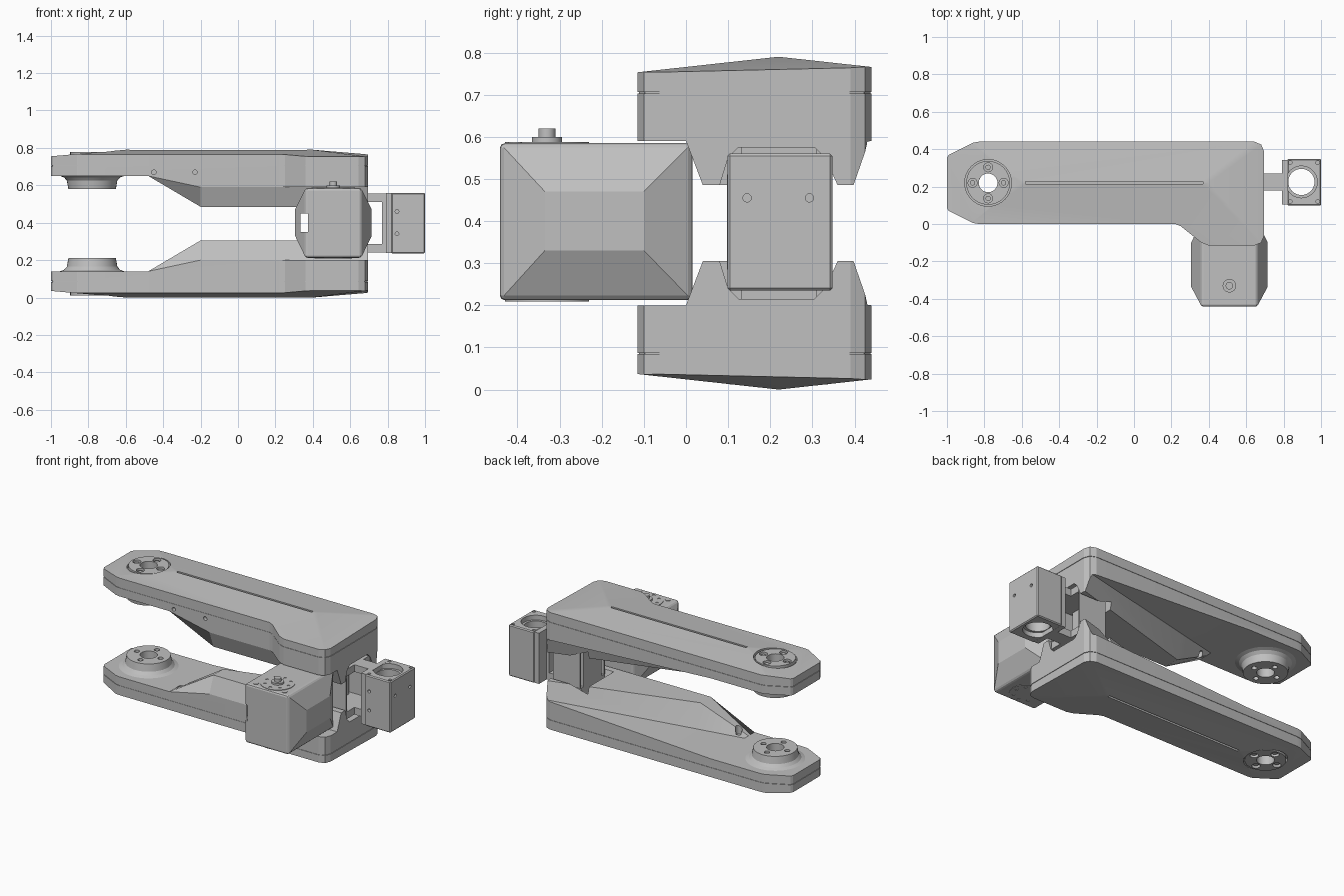
import bpy, bmesh, math
from mathutils import Vector, Matrix

cube = bpy.data.objects.get("Cube")
if cube:
    bpy.data.objects.remove(cube, do_unlink=True)


def material(name, v):
    m = bpy.data.materials.new(name)
    m.use_nodes = True
    m.diffuse_color = (v, v, v, 1)
    m.node_tree.nodes["Principled BSDF"].inputs["Base Color"].default_value = (v, v, v, 1)
    return m


GREY = material("machined grey", 0.53)
MID = 0.395  # height of the mirror plane between the two arms


def finish(name, bm):
    bmesh.ops.recalc_face_normals(bm, faces=bm.faces)
    mesh = bpy.data.meshes.new(name)
    bm.to_mesh(mesh)
    bm.free()
    mesh.materials.append(GREY)
    ob = bpy.data.objects.new(name, mesh)
    bpy.context.collection.objects.link(ob)
    return ob


def skin(name, rings, loop=False):
    """Join equal rings of points with quads; cap the ends unless looped."""
    bm = bmesh.new()
    rows = [[bm.verts.new(p) for p in ring] for ring in rings]
    pairs = list(zip(rows, rows[1:])) + ([(rows[-1], rows[0])] if loop else [])
    for a, b in pairs:
        for i in range(len(a)):
            j = (i + 1) % len(a)
            bm.faces.new((a[i], a[j], b[j], b[i]))
    if not loop:
        bm.faces.new(rows[0])
        bm.faces.new(rows[-1])
    return finish(name, bm)


def prism(name, pts, lo, hi, axis="z"):
    place = {"x": lambda a, b, h: (h, a, b), "y": lambda a, b, h: (a, h, b),
             "z": lambda a, b, h: (a, b, h)}[axis]
    return skin(name, [[place(a, b, h) for a, b in pts] for h in (lo, hi)])


def box(name, x, y, z):
    return prism(name, [(x[0], y[0]), (x[1], y[0]), (x[1], y[1]), (x[0], y[1])], *z)


def disc(name, c, r, lo, hi, axis="z", n=32):
    turn = [math.tau * i / n for i in range(n)]
    return prism(name, [(c[0] + r * math.cos(t), c[1] + r * math.sin(t)) for t in turn], lo, hi, axis)


def lathe(name, c, profile, n=40):
    rings = []
    for i in range(n):
        t = math.tau * i / n
        rings.append([(c[0] + r * math.cos(t), c[1] + r * math.sin(t), z) for r, z in profile])
    return skin(name, rings, loop=True)


def bake(ob, mod):
    graph = bpy.context.evaluated_depsgraph_get()
    new = bpy.data.meshes.new_from_object(ob.evaluated_get(graph))
    ob.modifiers.remove(mod)
    ob.data = new


def boolean(ob, tools, op="DIFFERENCE"):
    for tool in tools:
        mod = ob.modifiers.new("cut", "BOOLEAN")
        mod.operation, mod.solver, mod.object = op, "EXACT", tool
        bake(ob, mod)
        bpy.data.objects.remove(tool, do_unlink=True)


def bevel(ob, width, segments=2):
    mod = ob.modifiers.new("bevel", "BEVEL")
    mod.width, mod.segments, mod.angle_limit = width, segments, math.radians(45)
    bake(ob, mod)


def twin(ob):
    """Mirrored copy for the lower arm."""
    low = ob.copy()
    low.data = ob.data.copy()
    low.name = ob.name.replace("upper", "lower")
    low.data.transform(Matrix.Translation((0, 0, 2 * MID)) @ Matrix.Scale(-1, 4, (0, 0, 1)))
    low.data.flip_normals()
    bpy.context.collection.objects.link(low)


# Arm outline seen from above
outline = [(-1, .085), (-.99, .07), (-.86, .005), (-.83, 0), (.22, 0), (.25, -.012), (.36, -.1),
           (.4, -.115), (.645, -.115), (.68, -.1), (.695, -.065), (.695, .39), (.68, .425),
           (.645, .44), (-.83, .44), (-.86, .435), (-.99, .37), (-1, .355)]
HUB = (-.78, .22)
bolts = [(HUB[0] + .083 * math.cos(k * math.pi / 2), HUB[1] + .083 * math.sin(k * math.pi / 2))
         for k in range(4)]


def section(x, front, floor, back_y, back):
    return [(x, y, z) for y, z in ((-.2, .75), (-.2, front), (0, front), (.04, floor),
                                   (back_y, floor), (back_y + .04, back), (.5, back), (.5, .75))]


# Arm body: thin at the hub, deep at the elbow, its rear wall running diagonally
body = prism("upper_arm_body", outline, .4, .703)
boolean(body, [skin("hull", [section(-1.1, .65, .65, .06, .65), section(-.48, .65, .65, .06, .65),
                             section(-.2, .59, .485, .14, .635),
                             section(.7, .59, .485, .4, .587)])], "INTERSECT")
pocket = [(.08, .4), (.08, .485), (.10, .55), (.125, .575), (.305, .575), (.33, .55), (.36, .485), (.36, .4)]
boolean(body, [prism("pocket", pocket, .45, .9, "x"), disc("bore", HUB, .05, .3, 1),
               disc("ramp_hole", (-.42, .07), .02, .5, .66, n=20)])

# Seam filler between body and cover
core = prism("upper_seam_core", [(x * .995, .18 + (y - .18) * .99) for x, y in outline], .695, .71)
boolean(core, [disc("bore", HUB, .05, .3, 1)])

# Cover with a low hipped roof
cover = prism("upper_arm_cover", outline, .706, .9)
bm = bmesh.new()
bm.from_mesh(cover.data)
for point, normal in (((.4, .22, .79), (0, -.11, 1)), ((.4, .22, .79), (0, .11, 1)),
                      ((.4, .22, .79), (.102, -.023, 1)), ((-.6, .22, .79), (-.0875, 0, 1))):
    cut = bmesh.ops.bisect_plane(bm, geom=bm.verts[:] + bm.edges[:] + bm.faces[:], plane_co=point,
                                 plane_no=Vector(normal).normalized(), clear_outer=True)
    bmesh.ops.contextual_create(bm, geom=[e for e in cut["geom_cut"] if isinstance(e, bmesh.types.BMEdge)])
bmesh.ops.recalc_face_normals(bm, faces=bm.faces)
bm.to_mesh(cover.data)
bm.free()
boolean(cover, [box("slot", (-.58, .37), (.213, .227), (.775, .9)),
                disc("hub_recess", HUB, .125, .745, .9, n=40), disc("bore", HUB, .05, .3, 1)])

# Hub ring on the cover and flared boss on the inner side
ring = lathe("upper_hub_ring", HUB, [(.05, .74), (.117, .74), (.117, .778), (.05, .778)])
boss = lathe("upper_hub_boss", HUB, [(.05, .66), (.172, .66), (.172, .65), (.15, .642), (.135, .625),
                                     (.127, .58), (.05, .58)])
boolean(ring, [disc("bolt_hole", b, .024, .76, .9, n=20) for b in bolts])
boolean(boss, [disc("bolt_hole", b, .016, .5, .605, n=16) for b in bolts])
screws = [disc("upper_hub_screw", b, .014, .755, .77, n=16) for b in bolts]
for part in [body, core, cover, ring, boss] + screws:
    twin(part)
boolean(body, [disc("side_hole", (x, .67), .012, -.1, .03, "y", 16) for x in (-.45, -.23)])

# Drive pod: box core with a tapered cap on each side
def rect(x, y0, y1, z0, z1):
    return [(x, y0, z0), (x, y1, z0), (x, y1, z1), (x, y0, z1)]


full, small = (-.442, .015, .212, .585), (-.335, -.1, .33, .47)
pod = skin("drive_pod", [rect(.305, *small), rect(.362, *full), rect(.658, *full), rect(.715, *small)])
bevel(pod, .012)
boolean(pod, [box("cable_slot", (.335, .375), (-.6, .2), (.35, .45))])

# Output discs, bolt circle and shaft on the pod
POD = (.51, -.33)
for label, lo, hi in (("top", .575, .588), ("bottom", .209, .222)):
    plate = disc("pod_%s_disc" % label, POD, .1, lo, hi, n=40)
    out = hi if label == "top" else lo
    boolean(plate, [disc("hole", (POD[0] + .075 * math.cos(k * math.pi / 4),
                                  POD[1] + .075 * math.sin(k * math.pi / 4)),
                         .01, out - .003, out + .003, n=12) for k in range(8)])
disc("shaft_collar", POD, .036, .585, .599)
disc("shaft", POD, .02, .585, .62)
for sx in (-.1, .1):
    disc("pod_screw", (POD[0] + sx, -.405), .016, .58, .588, n=16)

# End block with a vertical bore
END = (.895, .225)
block = box("end_block", (.82, 1), (.098, .348), (.235, .56))
bevel(block, .006, 1)
holes = [disc("bore", END, .07, 0, 1), disc("seat", END, .085, .53, 1), disc("seat", END, .085, 0, .265)]
holes += [disc("side_hole", (.85, z), .01, 0, .125, "y", 12) for z in (.34, .46)]
holes += [disc("face_hole", (y, .455), .01, .98, 1.1, "x", 12) for y in (.145, .293)]
holes += [disc("corner_hole", (x, y), .01, .53, .7, "z", 12) for x in (.835, .982) for y in (.12, .328)]
boolean(block, holes)

# Mounting plate, link frame and elbow bracket
box("mount_plate", (.79, .823), (.105, .343), (.237, .558))
box("frame_upright", (.77, .795), (.18, .27), (.24, .555))
for label, z in (("upper", (.51, .555)), ("lower", (.24, .285))):
    box("frame_%s_bar" % label, (.5, .795), (.18, .27), z)
    box("bracket_%s_flange" % label, (.5, .69), (.1, .335), z)
box("bracket_back", (.5, .56), (.13, .31), (.21, .58))
for y in (.097, .335):
    box("bracket_side", (.5, .69), (y, y + .01), (.285, .51))

# Crisp edges with smooth round parts
bpy.ops.object.select_all(action="DESELECT")
for ob in bpy.context.scene.objects:
    if ob.type == "MESH":
        ob.select_set(True)
        bpy.context.view_layer.objects.active = ob
bpy.ops.object.shade_smooth_by_angle(angle=math.radians(16))
bpy.ops.object.select_all(action="DESELECT")
